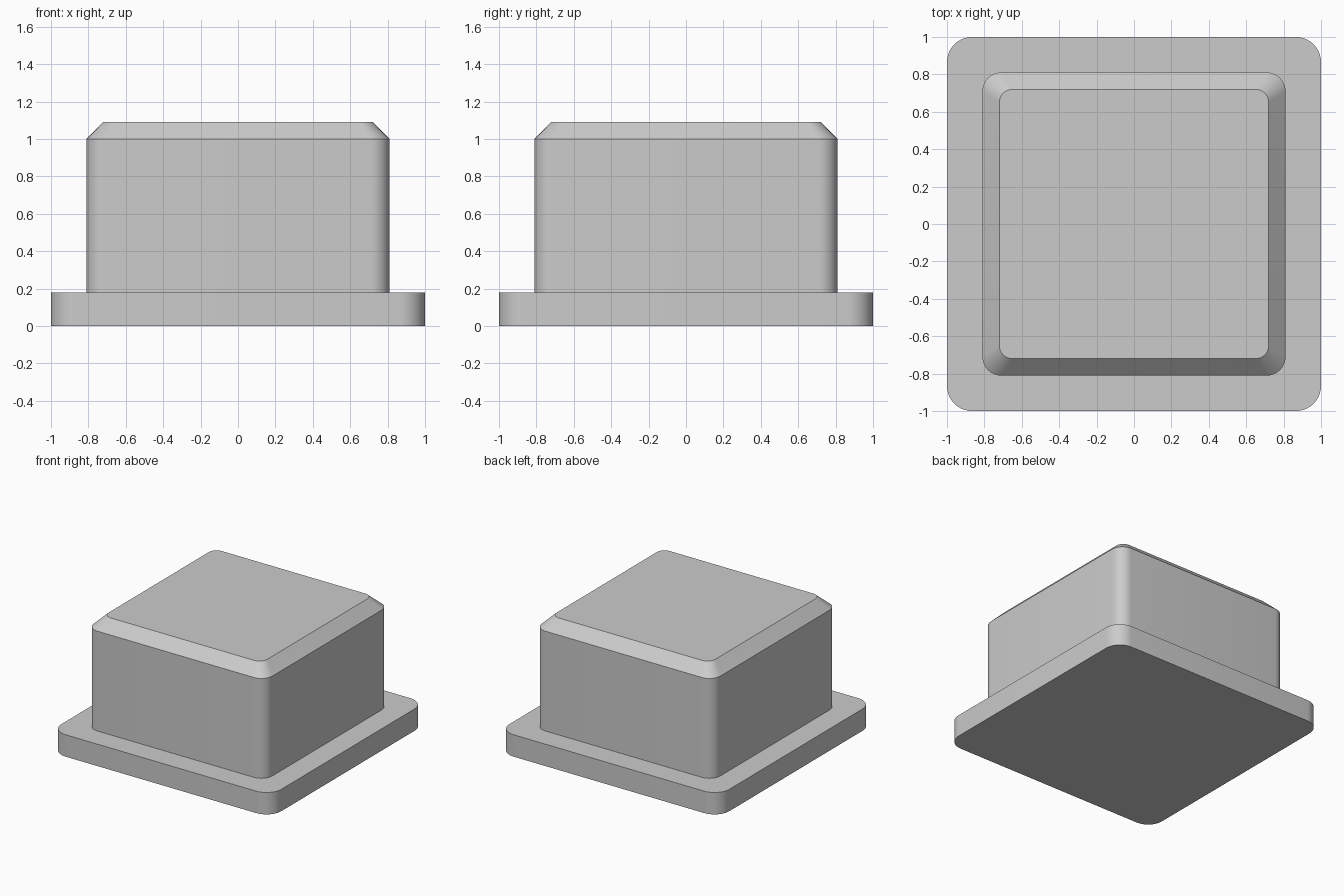
import bpy
import bmesh
from math import cos, sin, pi, radians

cube = bpy.data.objects.get("Cube")
if cube:
    bpy.data.objects.remove(cube, do_unlink=True)

grey = bpy.data.materials.new("plain grey")
grey.use_nodes = True
colour = (0.6, 0.6, 0.6, 1)
grey.diffuse_color = colour
grey.node_tree.nodes["Principled BSDF"].inputs["Base Color"].default_value = colour

STEPS = 10  # segments per rounded corner


def rounded_square(bm, half, radius, z):
    """Ring of vertices around a square with rounded corners."""
    ring = []
    for corner, (sx, sy) in enumerate([(1, 1), (-1, 1), (-1, -1), (1, -1)]):
        for i in range(STEPS + 1):
            a = (corner + i / STEPS) * pi / 2
            ring.append(bm.verts.new((sx * (half - radius) + radius * cos(a),
                                      sy * (half - radius) + radius * sin(a), z)))
    return ring


def loft(name, sections):
    """Closed solid through (half width, corner radius, height) sections."""
    bm = bmesh.new()
    rings = [rounded_square(bm, *s) for s in sections]
    for low, high in zip(rings, rings[1:]):
        for i in range(len(low)):
            j = (i + 1) % len(low)
            bm.faces.new((low[i], low[j], high[j], high[i]))
    bm.faces.new(rings[0][::-1])
    bm.faces.new(rings[-1])
    mesh = bpy.data.meshes.new(name)
    bm.to_mesh(mesh)
    bm.free()
    mesh.materials.append(grey)
    obj = bpy.data.objects.new(name, mesh)
    bpy.context.collection.objects.link(obj)
    bpy.ops.object.select_all(action="DESELECT")
    obj.select_set(True)
    bpy.context.view_layer.objects.active = obj
    bpy.ops.object.shade_smooth_by_angle(angle=radians(30))
    return obj


# Wide base flange
loft("base_flange", [(1, 0.135, 0), (1, 0.135, 0.18)])

# Square plug with a chamfered top
loft("plug_body", [(0.81, 0.1, 0.18), (0.81, 0.1, 1.0), (0.72, 0.07, 1.09)])
